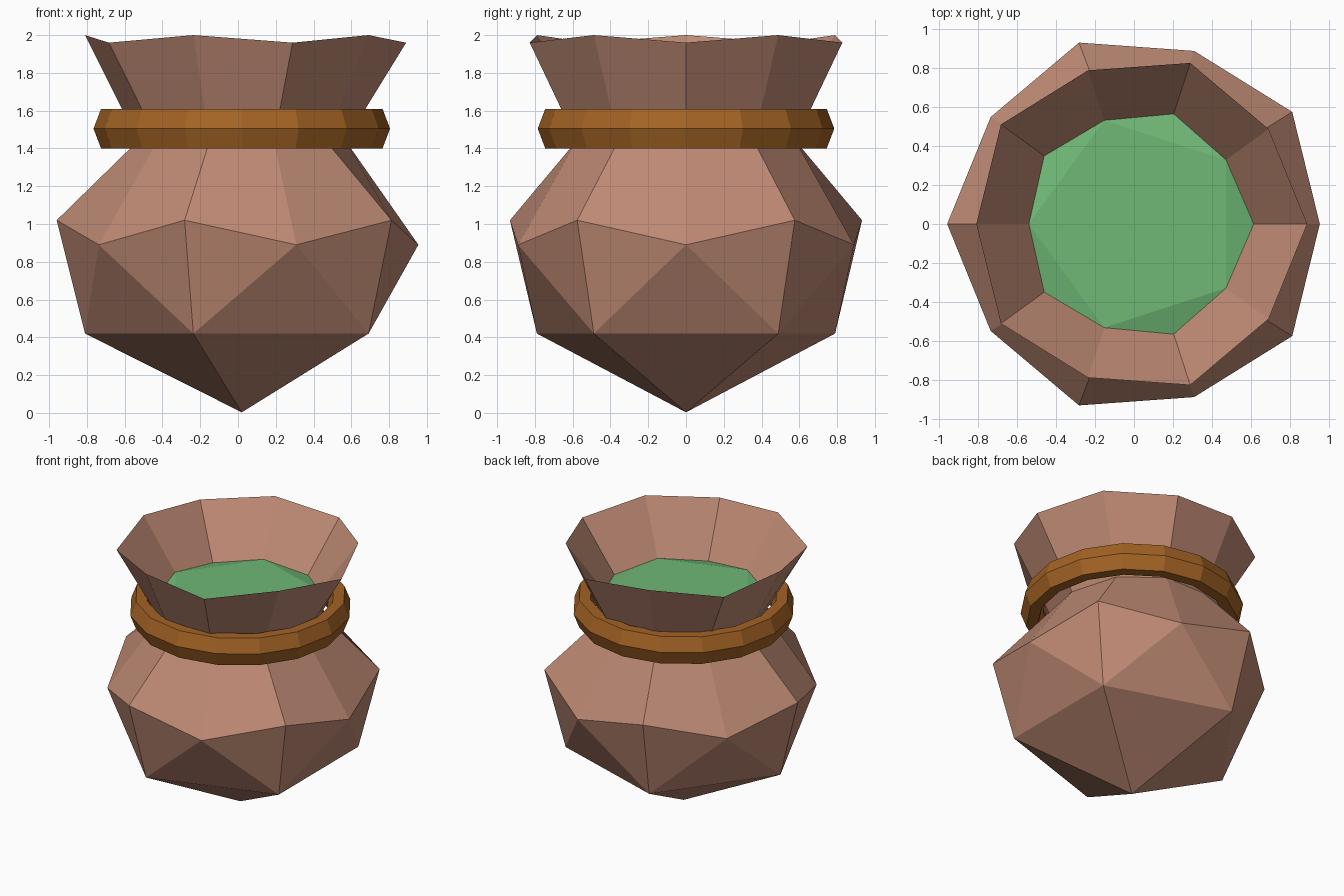
import bpy, bmesh, math

if "Cube" in bpy.data.objects:
    bpy.data.objects.remove(bpy.data.objects["Cube"])

CX = 0.02  # axis of the pot after centring its uneven five-fold shape


def material(name, rgb):
    m = bpy.data.materials.new(name)
    m.diffuse_color = (*rgb, 1)
    m.use_nodes = True
    m.node_tree.nodes["Principled BSDF"].inputs["Base Color"].default_value = m.diffuse_color
    return m


CLAY = material("clay", (0.52, 0.255, 0.175))
LIQUID = material("green_liquid", (0.16, 0.48, 0.18))
BAND = material("ochre_band", (0.37, 0.125, 0.018))


def finish(name, bm, mat):
    me = bpy.data.meshes.new(name)
    bm.to_mesh(me)
    bm.free()
    me.materials.append(mat)
    ob = bpy.data.objects.new(name, me)
    bpy.context.collection.objects.link(ob)
    return ob


def ring(bm, even, odd, sx=1, sy=1):
    """Ten points; even and odd corners have their own (radius, height)."""
    out = []
    for i in range(10):
        r, z = odd if i % 2 else even
        a = math.radians(36 * i)
        out.append(bm.verts.new((CX + sx * r * math.cos(a), sy * r * math.sin(a), z)))
    return out


def bridge(bm, low, high):
    n = len(low)
    for i in range(n):
        j = (i + 1) % n
        bm.faces.new((low[i], low[j], high[j], high[i]))


SURFACE = ((0.595, 1.59), (0.56, 1.63))

# Pot: faceted belly, pinched neck, flared rim and inner wall
bm = bmesh.new()
tip = bm.verts.new((CX, 0, 0.003))
base = []
for k in range(5):
    a = math.radians(36 + 72 * k)
    base.append(bm.verts.new((CX + 0.83 * math.cos(a), 0.83 * math.sin(a), 0.42)))
belly = ring(bm, (0.935, 0.89), (0.98, 1.02))
neck = ring(bm, (1, 1.44), (1, 1.44), 0.55, 0.61)
rim = ring(bm, (0.87, 1.96), (0.83, 2.0))
inner = ring(bm, *SURFACE)
for k in range(5):
    p, q = base[k], base[(k + 1) % 5]
    a, b, c = (belly[(2 * k + d) % 10] for d in range(3))
    bm.faces.new((tip, q, p))
    bm.faces.new((p, b, a))
    bm.faces.new((p, c, b))
    bm.faces.new((p, q, c))
bridge(bm, belly, neck)
bridge(bm, neck, rim)
bridge(bm, rim, inner)
finish("pot", bm, CLAY)

# Liquid surface inside the mouth
bm = bmesh.new()
edge = ring(bm, *SURFACE)
bm.faces.new(edge[1::2])
for i in range(0, 10, 2):
    bm.faces.new((edge[i - 1], edge[i], edge[i + 1]))
bmesh.ops.recalc_face_normals(bm, faces=bm.faces)
if sum(f.normal.z for f in bm.faces) < 0:
    bmesh.ops.reverse_faces(bm, faces=bm.faces)
finish("liquid", bm, LIQUID)

# Neck band: hexagonal section swept round the neck
bm = bmesh.new()
section = [(0.785, 0), (0.745, 0.105), (0.665, 0.105),
           (0.625, 0), (0.665, -0.105), (0.745, -0.105)]
N = 16
loops = []
for i in range(N):
    a = math.tau * i / N
    loops.append([bm.verts.new((CX + r * math.cos(a), r * math.sin(a), 1.505 + z))
                  for r, z in section])
for i in range(N):
    bridge(bm, loops[i], loops[(i + 1) % N])
bmesh.ops.recalc_face_normals(bm, faces=bm.faces)
finish("neck_band", bm, BAND)
